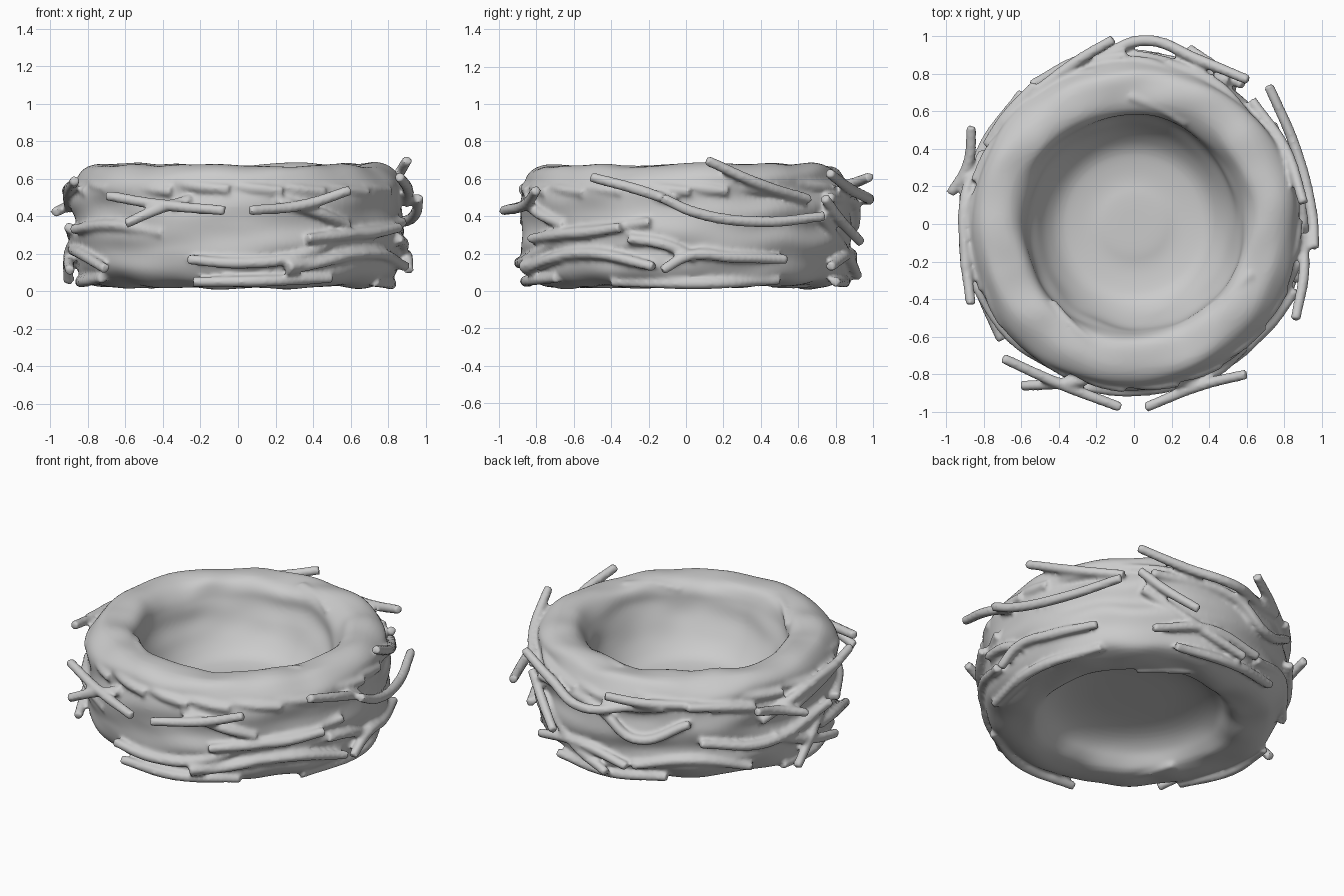
import bpy, bmesh, math, random
from mathutils import Vector, noise

if "Cube" in bpy.data.objects:
    bpy.data.objects.remove(bpy.data.objects["Cube"])

random.seed(4)

# Closed ring-shaped shell: bowl on top, hollow underneath (radius, height)
PROFILE = [(0.0, 0.25), (0.15, 0.25), (0.22, 0.24), (0.3, 0.245), (0.4, 0.265), (0.48, 0.34), (0.54, 0.44),
           (0.575, 0.54), (0.59, 0.61), (0.63, 0.66), (0.7, 0.675), (0.79, 0.67), (0.85, 0.62),
           (0.872, 0.55), (0.88, 0.45), (0.882, 0.35), (0.878, 0.25), (0.865, 0.14),
           (0.825, 0.06), (0.75, 0.028), (0.67, 0.02), (0.59, 0.03), (0.545, 0.07),
           (0.5, 0.13), (0.42, 0.175), (0.3, 0.2), (0.15, 0.205), (0.0, 0.205)]
SEG = 128


def rounded(pts, times=2):
    """Corner cutting, keeps the end points"""
    for _ in range(times):
        out = [pts[0]]
        for (r0, z0), (r1, z1) in zip(pts, pts[1:]):
            out += [(r0 * .75 + r1 * .25, z0 * .75 + z1 * .25), (r0 * .25 + r1 * .75, z0 * .25 + z1 * .75)]
        pts = out + [pts[-1]]
    return pts


def build_body():
    bm = bmesh.new()
    rings = []
    for r, z in rounded(PROFILE):
        if r == 0:
            rings.append([bm.verts.new((0, 0, z))] * SEG)
            continue
        ring = []
        for i in range(SEG):
            a = 2 * math.pi * i / SEG
            # woven unevenness, stretched along the circumference
            amp = 0.022 * max(0.0, min(1.0, (r - 0.48) / 0.15))
            n = noise.noise(Vector((2.5 * math.cos(a), 2.5 * math.sin(a), z * 9)))
            n += 0.35 * math.sin(3 * a - z * 30)
            m = noise.noise(Vector((3 * math.cos(a) + 9, 3 * math.sin(a), r * 5)))
            rr = r + amp * n
            ring.append(bm.verts.new((rr * math.cos(a), rr * math.sin(a), z + amp * m)))
        rings.append(ring)
    for A, B in zip(rings, rings[1:]):
        for i in range(SEG):
            j = (i + 1) % SEG
            bm.faces.new(list(dict.fromkeys((A[i], A[j], B[j], B[i]))))
    bmesh.ops.recalc_face_normals(bm, faces=bm.faces)
    me = bpy.data.meshes.new("nest")
    bm.to_mesh(me)
    ob = bpy.data.objects.new("nest", me)
    bpy.context.collection.objects.link(ob)
    return ob


# All twigs are splines of one bevelled curve
curve = bpy.data.curves.new("twigs", 'CURVE')
curve.dimensions = '3D'
curve.bevel_depth = 0.03
curve.bevel_resolution = 2
curve.resolution_u = 6
curve.use_fill_caps = True


def add_spline(pts, size=1.0):
    sp = curve.splines.new('BEZIER')
    sp.bezier_points.add(len(pts) - 1)
    for i, (b, p) in enumerate(zip(sp.bezier_points, pts)):
        b.co = p
        b.handle_left_type = b.handle_right_type = 'AUTO'
        b.radius = size * (0.95 if i in (0, len(pts) - 1) else 1.05)


def twig(facing, *pts):
    """pts: (sideways offset seen from the facing angle, height, radius)"""
    out = []
    for u, z, r in pts:
        a = math.radians(facing) + math.asin(max(-1, min(1, u / r)))
        out.append((r * math.cos(a), r * math.sin(a), z))
    add_spline(out)


nest = build_body()

# Front twigs
F = -90
twig(F, (-.7, .51, 1.0), (-.4, .46, .94), (-.07, .43, .98))
twig(F, (-.6, .36, 1.05), (-.42, .44, .95), (-.25, .49, .87))
twig(F, (.06, .43, .98), (.35, .46, .93), (.6, .54, 1.0))
twig(F, (.2, .49, .87), (.42, .42, .9), (.59, .35, .88))
twig(F, (-.88, .33, .92), (-.65, .35, .89), (-.4, .31, .87))
twig(F, (.37, .28, .91), (.65, .31, .89), (.88, .37, .9))
twig(F, (-.27, .17, .91), (.0, .15, .89), (.3, .18, .88), (.6, .32, .86))
twig(F, (.26, .11, .9), (.55, .18, .88), (.85, .27, .88))
twig(F, (-.24, .05, .87), (.15, .055, .86), (.5, .07, .85))

# Right side twigs
R = 0
twig(R, (-.51, .61, 1.0), (-.25, .54, .94), (-.05, .47, .9))
twig(R, (-.13, .5, .97), (.05, .42, .95), (.4, .37, .95), (.74, .4, 1.03))
twig(R, (.11, .7, .91), (.4, .57, .9), (.66, .49, .91))
twig(R, (-.31, .28, .91), (-.12, .25, .89), (.05, .18, .87))
twig(R, (-.88, .13, .92), (-.5, .2, .89), (-.17, .13, .91))
twig(R, (-.13, .11, .92), (.02, .19, .9), (.25, .18, .89), (.54, .17, .91))
twig(R, (-.75, .3, .89), (-.55, .31, .9), (-.35, .34, .93))
twig(R, (-.4, .05, .83), (.1, .04, .82), (.5, .06, .83))

# Back twigs
B = 90
twig(B, (-.61, .63, .98), (-.35, .55, .94), (-.05, .49, .98), (.22, .52, .89))
twig(B, (-.58, .5, .94), (-.45, .38, .94), (-.29, .26, .98))
twig(B, (.11, .61, .99), (.3, .57, .92), (.55, .55, .88))
twig(B, (-.5, .13, .92), (-.15, .2, .89), (.2, .14, .91))
twig(B, (-.35, .05, .87), (.05, .05, .85), (.4, .08, .86))

# Back left twigs
L = 124
twig(L, (-.85, .5, .92), (-.48, .46, .9), (-.28, .33, .92), (.04, .45, .92))
twig(L, (-.85, .4, .9), (-.63, .17, .89), (-.45, .08, .92))
twig(L, (-.47, .54, .9), (-.3, .52, .89), (-.11, .54, .9))
twig(L, (.02, .55, .91), (.25, .53, .89), (.42, .5, .89))
twig(L, (.1, .32, .92), (.48, .26, .9), (.85, .34, .92))
twig(L, (.45, .4, .89), (.66, .51, .91), (.88, .56, .93))
twig(L, (.66, .05, .92), (.74, .2, .9), (.8, .3, .87))
twig(L, (-.3, .14, .88), (.05, .2, .88), (.4, .12, .88))

# Left side twigs
W = 180
twig(W, (-.52, .53, 1.01), (-.32, .47, .94), (-.16, .42, .99))
twig(W, (-.2, .44, .92), (.1, .52, .91), (.43, .59, .97))
twig(W, (.1, .22, .89), (.3, .2, .89), (.62, .12, .94))
twig(W, (-.3, .28, .89), (.0, .17, .9), (.25, .11, .93))
twig(W, (-.2, .06, .85), (.1, .05, .84), (.45, .07, .85))

# Short half-buried twigs forming the shoulder band
for k in range(18):
    a = 2 * math.pi * (k + random.uniform(-.3, .3)) / 18
    span = random.uniform(.3, .45)
    z = .55 + random.uniform(-.01, .01)
    add_spline([(r * math.cos(a + span * t), r * math.sin(a + span * t), z + dz)
                for t, r, dz in ((0, .835, .02), (.5, .86, 0), (1, .876, -.015))])

# Thin ridges along the underside and the inner lip
for a in (.9, 3.6):
    add_spline([(r * math.cos(a + t), r * math.sin(a + t), .04)
                for t, r in ((0, .58), (.25, .61), (.5, .66))], .9)
for a in (-.9, 1.1, 3.9):
    add_spline([(r * math.cos(a + t), r * math.sin(a + t), z)
                for t, r, z in ((0, .605, .61), (.25, .635, .64), (.5, .68, .65))], .9)

# Turn the twigs into mesh, join them with the body
twigs = bpy.data.objects.new("twigs", curve)
bpy.context.collection.objects.link(twigs)
bpy.ops.object.select_all(action='DESELECT')
twigs.select_set(True)
bpy.context.view_layer.objects.active = twigs
bpy.ops.object.convert(target='MESH')
nest.select_set(True)
bpy.context.view_layer.objects.active = nest
bpy.ops.object.join()

# Fuse everything into one soft clay-like surface
fuse = nest.modifiers.new("fuse", 'REMESH')
fuse.mode = 'VOXEL'
fuse.voxel_size = 0.0125
fuse.use_smooth_shade = True
soft = nest.modifiers.new("soften", 'SMOOTH')
soft.factor = 0.5
soft.iterations = 5
